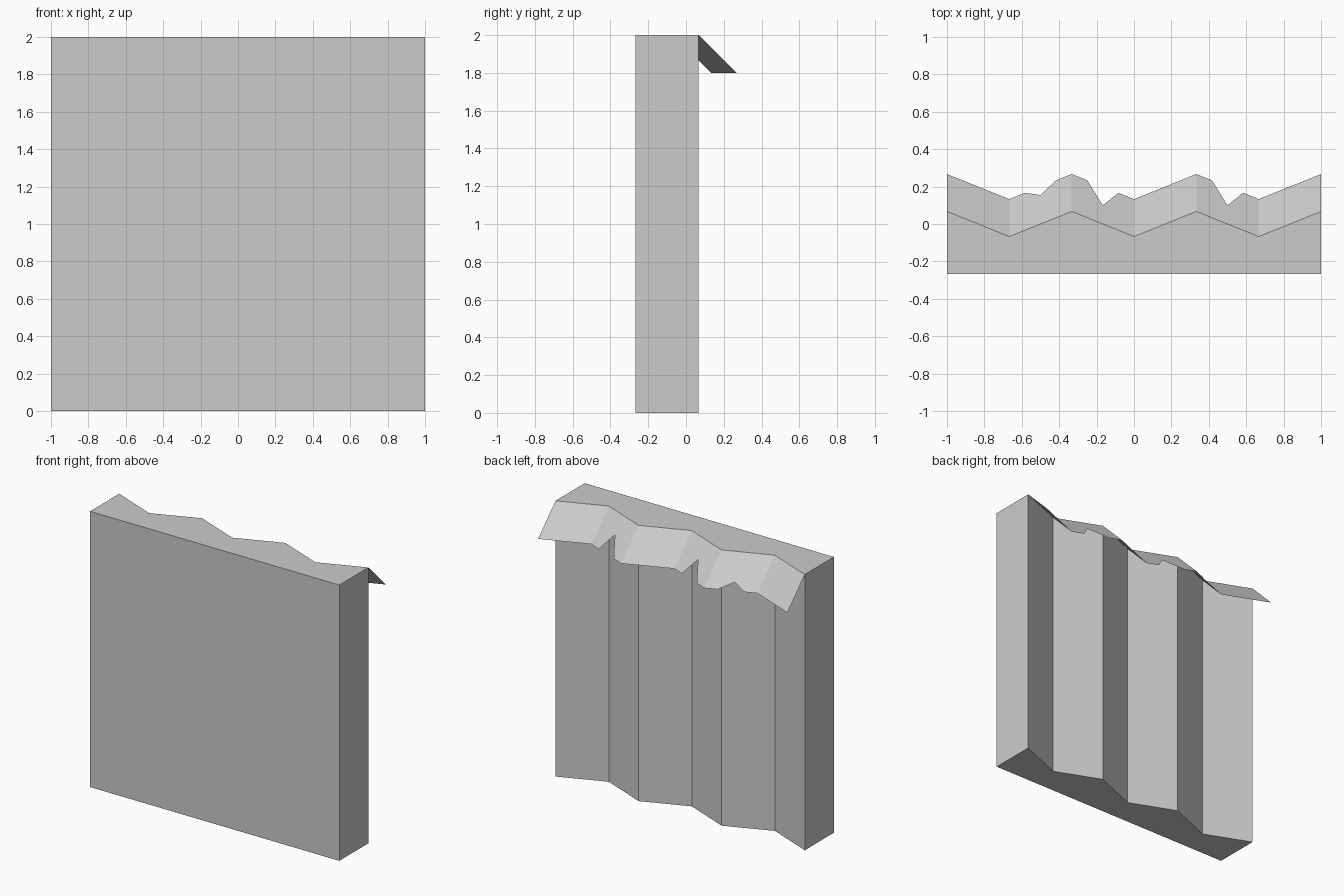
import bpy, bmesh

if "Cube" in bpy.data.objects:
    bpy.data.objects.remove(bpy.data.objects["Cube"])

AMP, FRONT, TOP, DROP = 0.067, -0.267, 2.0, 0.2


def back_y(x):
    # zigzag back line: peaks at x = -1, -1/3, 1/3, 1
    t = ((x + 1) * 1.5) % 1.0
    return AMP * (abs(t - 0.5) * 4 - 1)


def finish(bm, name):
    mesh = bpy.data.meshes.new(name)
    bm.to_mesh(mesh)
    bm.free()
    obj = bpy.data.objects.new(name, mesh)
    bpy.context.collection.objects.link(obj)


# wall block with folded back, extruded upward
bm = bmesh.new()
outline = [(-1, FRONT), (1, FRONT)]
outline += [(1 - i / 3, AMP if i % 2 == 0 else -AMP) for i in range(7)]
base = bm.faces.new([bm.verts.new((x, y, 0)) for x, y in outline])
grown = bmesh.ops.extrude_face_region(bm, geom=[base])["geom"]
bmesh.ops.translate(bm, vec=(0, 0, TOP),
                    verts=[v for v in grown if isinstance(v, bmesh.types.BMVert)])
bmesh.ops.recalc_face_normals(bm, faces=bm.faces)
finish(bm, "wall")

# thin sloping overhang with a ragged lower edge, in steps of 1/12
notches = {6: 0.155, 10: 0.1, 18: 0.1}
bm = bmesh.new()
rows = []
for i in range(25):
    x = -1 + i / 12
    y = AMP * (abs((i % 8) - 4) / 2 - 1)
    d = notches.get(i, DROP)
    rows.append((bm.verts.new((x, y, TOP)), bm.verts.new((x, y + d, TOP - d))))
for (a, b), (c, e) in zip(rows, rows[1:]):
    bm.faces.new((a, b, e, c))
bm.normal_update()
if sum(f.normal.z for f in bm.faces) < 0:
    bmesh.ops.reverse_faces(bm, faces=bm.faces)
finish(bm, "overhang")
